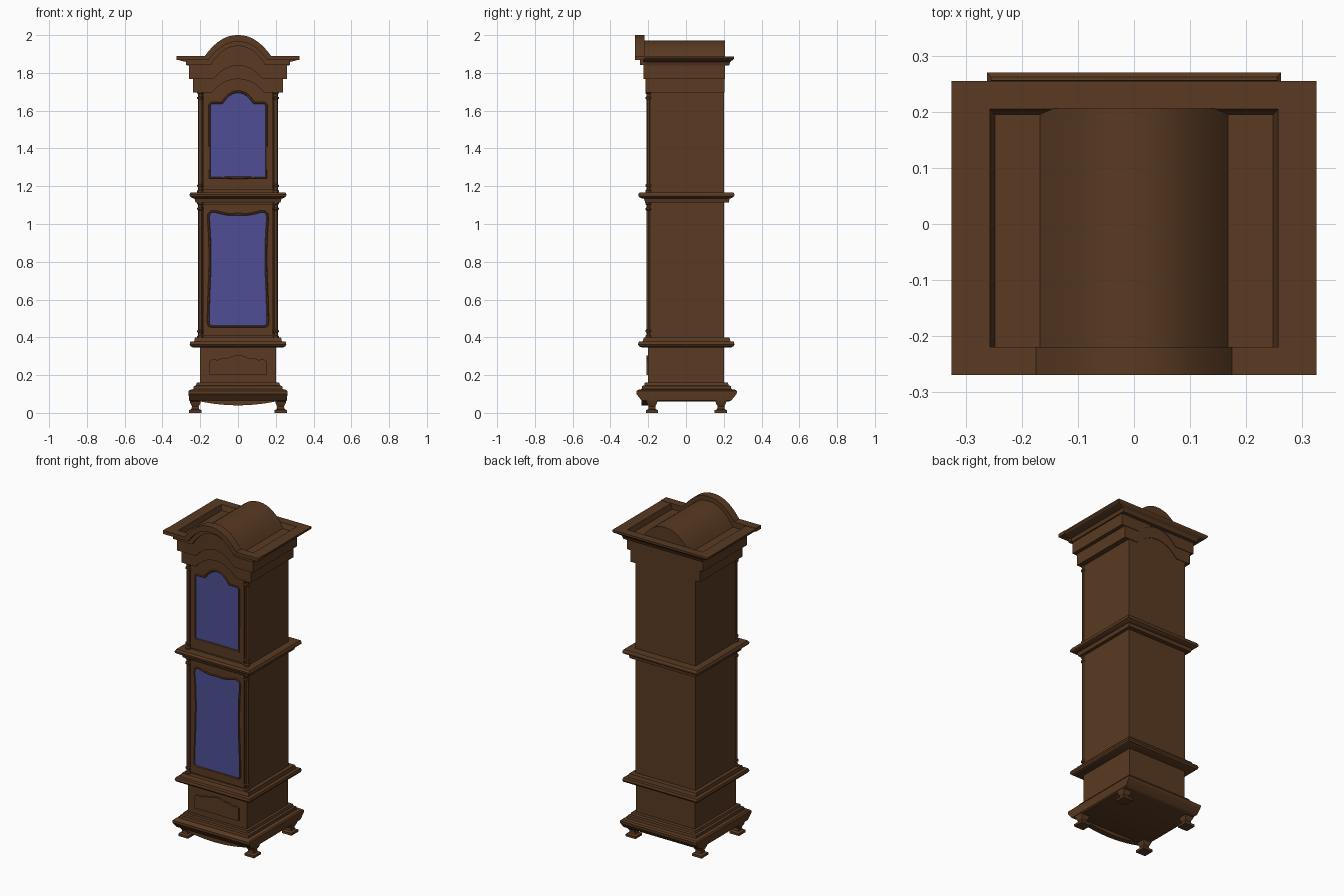
import bpy, bmesh, math

if "Cube" in bpy.data.objects:
    bpy.data.objects.remove(bpy.data.objects["Cube"])


def material(name, rgb):
    m = bpy.data.materials.new(name)
    m.diffuse_color = (*rgb, 1)
    m.use_nodes = True
    m.node_tree.nodes["Principled BSDF"].inputs["Base Color"].default_value = m.diffuse_color
    return m


WOOD = material("dark_wood", (0.1, 0.042, 0.016))
GLASS = material("blue_glass", (0.078, 0.076, 0.3))


def add(name, mesh, mat=WOOD):
    mesh.materials.clear()
    mesh.materials.append(mat)
    ob = bpy.data.objects.new(name, mesh)
    bpy.context.collection.objects.link(ob)
    return ob


def loft(name, rings):
    """Stack of rectangles (x0, x1, y0, y1, z), capped at both ends."""
    bm = bmesh.new()
    loops = [[bm.verts.new(p) for p in ((a, c, z), (b, c, z), (b, d, z), (a, d, z))]
             for a, b, c, d, z in rings]
    for lo, hi in zip(loops, loops[1:]):
        for i in range(4):
            j = (i + 1) % 4
            bm.faces.new((lo[i], lo[j], hi[j], hi[i]))
    bm.faces.new(loops[0][::-1])
    bm.faces.new(loops[-1])
    mesh = bpy.data.meshes.new(name)
    bm.to_mesh(mesh)
    bm.free()
    return add(name, mesh)


def centred(name, rings):
    return loft(name, [(-h, h, a, b, z) for h, a, b, z in rings])


def from_curve(name, outlines, y0, y1, tube=0.0, mat=WOOD):
    """Extrude x-z outlines (later ones are holes), or run a tube along them."""
    cu = bpy.data.curves.new(name, 'CURVE')
    cu.dimensions = '3D' if tube else '2D'
    if tube:
        cu.bevel_depth, cu.bevel_resolution = tube, 1
    else:
        cu.fill_mode, cu.extrude = 'BOTH', (y1 - y0) / 2
    for pts in outlines:
        sp = cu.splines.new('POLY')
        sp.points.add(len(pts) - 1)
        sp.use_cyclic_u = True
        for p, (x, z) in zip(sp.points, pts):
            p.co = (x, z, 0, 1)
    tmp = bpy.data.objects.new("tmp", cu)
    bpy.context.collection.objects.link(tmp)
    dg = bpy.context.evaluated_depsgraph_get()
    mesh = bpy.data.meshes.new_from_object(tmp.evaluated_get(dg))
    bpy.data.objects.remove(tmp)
    for v in mesh.vertices:
        x, z, d = v.co
        v.co = (x, (y0 + y1) / 2 - d, z)
    bm = bmesh.new()
    bm.from_mesh(mesh)
    bmesh.ops.remove_doubles(bm, verts=bm.verts, dist=1e-5)
    bmesh.ops.recalc_face_normals(bm, faces=bm.faces)
    bm.to_mesh(mesh)
    bm.free()
    mesh.name = name
    return add(name, mesh, mat)


def mirror(half):
    """Half outline, bottom centre to top centre, completed on the left."""
    return half + [(-x, z) for x, z in reversed(half) if x > 1e-6]


def arch(hw, z, rise, n=12):
    """Half arch from its crown at x = 0 down to its foot at x = hw."""
    return [(hw * i / n, z + rise * (1 - (i / n) ** 2.2)) for i in range(n + 1)]


def band(hx, low, high):
    """Closed outline between a lower and an upper arch, hx wide each way."""
    return mirror(low + [(hx, low[-1][1]), (hx, high[-1][1])] + high[::-1])


def lathe(name, profile, x, y, n=12):
    bm = bmesh.new()
    rings = [[bm.verts.new((x + r * math.cos(2 * math.pi * i / n),
                            y + r * math.sin(2 * math.pi * i / n), z))
              for i in range(n)] for r, z in profile]
    for lo, hi in zip(rings, rings[1:]):
        for i in range(n):
            j = (i + 1) % n
            bm.faces.new((lo[i], lo[j], hi[j], hi[i]))
    bm.faces.new(rings[0][::-1])
    bm.faces.new(rings[-1])
    mesh = bpy.data.meshes.new(name)
    bm.to_mesh(mesh)
    bm.free()
    return add(name, mesh)


# Feet: flat pad, narrow neck, flared top
for sx in (-1, 1):
    for cy in (-0.18, 0.185):
        cx = sx * 0.226
        loft("foot", [(cx - h, cx + h, cy - h, cy + h, z) for h, z in
                      ((0.033, 0), (0.033, 0.014), (0.02, 0.02), (0.018, 0.035),
                       (0.026, 0.05), (0.03, 0.065))])

# Base moulding with a bowed apron
centred("base", [(0.25, -0.215, 0.225, 0.06), (0.258, -0.235, 0.24, 0.066),
                 (0.262, -0.263, 0.268, 0.1), (0.262, -0.263, 0.27, 0.115),
                 (0.255, -0.255, 0.262, 0.122), (0.236, -0.235, 0.24, 0.126),
                 (0.234, -0.232, 0.237, 0.142), (0.222, -0.22, 0.225, 0.146),
                 (0.218, -0.218, 0.222, 0.16)])
bow = [(0.24 * i / 10, 0.04 + 0.03 * (i / 10) ** 2) for i in range(11)]
from_curve("apron", [mirror(bow + [(0, 0.07)])], -0.235, -0.2)

# Plinth box and its raised panel with a wavy top
centred("plinth", [(0.2, -0.2, 0.2, 0.15), (0.2, -0.2, 0.2, 0.36)])
wave = [(0, 0.2), (0.15, 0.2), (0.15, 0.275), (0.135, 0.285), (0.11, 0.28),
        (0.085, 0.29), (0.05, 0.292), (0.025, 0.302), (0, 0.305)]
from_curve("plinth_panel", [mirror(wave)], -0.21, -0.195)

# Case bodies
centred("trunk", [(0.205, -0.195, 0.2, 0.36), (0.205, -0.195, 0.2, 1.13)])
centred("hood", [(0.205, -0.195, 0.2, 1.13), (0.205, -0.195, 0.2, 1.845)])

# Waist mouldings
centred("lower_moulding", [(0.235, -0.23, 0.235, 0.345), (0.25, -0.247, 0.252, 0.352),
                           (0.256, -0.254, 0.257, 0.362), (0.252, -0.25, 0.253, 0.377),
                           (0.232, -0.23, 0.235, 0.379), (0.228, -0.222, 0.23, 0.4)])
centred("upper_moulding", [(0.225, -0.216, 0.228, 1.113), (0.23, -0.222, 0.23, 1.134),
                           (0.242, -0.238, 0.242, 1.137), (0.255, -0.252, 0.255, 1.146),
                           (0.256, -0.253, 0.256, 1.157), (0.25, -0.245, 0.25, 1.168)])


# Doors: frame with opening, bead around it, and glass
def door(name, frame, opening, y):
    from_curve(name + "_frame", [frame, opening], y, -0.19)
    from_curve(name + "_bead", [opening], y, y, tube=0.006)
    from_curve(name + "_glass", [opening], y + 0.002, -0.192, mat=GLASS)


def rect(hx, z0, z1):
    return [(-hx, z0), (hx, z0), (hx, z1), (-hx, z1)]


upper_glass = mirror([(0, 1.245), (0.15, 1.245), (0.15, 1.63), (0.142, 1.64)]
                     + arch(0.085, 1.64, 0.06)[::-1])
lower_glass = mirror([(0, 0.457), (0.14, 0.457), (0.154, 0.464), (0.158, 0.48),
                      (0.155, 0.6), (0.149, 0.75), (0.148, 0.85), (0.151, 0.95),
                      (0.157, 1.03), (0.154, 1.055), (0.142, 1.066), (0.12, 1.067),
                      (0.085, 1.057), (0.045, 1.05), (0, 1.052)])
door("hood_door", rect(0.183, 1.18, 1.8), upper_glass, -0.204)
door("trunk_door", rect(0.183, 0.41, 1.105), lower_glass, -0.204)

# Corner columns with ringed ends
for sx in (-1, 1):
    for z0, z1 in ((0.395, 1.118), (1.165, 1.705)):
        end = [(0.016, 0), (0.016, 0.012), (0.011, 0.018), (0.011, 0.03),
               (0.016, 0.034), (0.016, 0.042), (0.011, 0.046)]
        lathe("column", [(r, z0 + h) for r, h in end]
              + [(r, z1 - h) for r, h in reversed(end)], sx * 0.2, -0.199)

# Arched friezes running front to back; the upper one carries the barrel roof
from_curve("lower_frieze", [band(0.237, arch(0.14, 1.695, 0.072), [(0, 1.845)])],
           -0.214, 0.203)
from_curve("upper_frieze_and_roof",
           [band(0.26, arch(0.13, 1.768, 0.07), arch(0.172, 1.85, 0.122))],
           -0.226, 0.206)

# Cornice with a sunken tray on top
centred("cornice", [(0.268, -0.225, 0.228, 1.838), (0.275, -0.225, 0.234, 1.858),
                    (0.3, -0.225, 0.24, 1.864), (0.318, -0.225, 0.25, 1.87),
                    (0.325, -0.225, 0.255, 1.878), (0.325, -0.225, 0.255, 1.888),
                    (0.257, -0.22, 0.205, 1.888), (0.248, -0.22, 0.195, 1.856)])

# Front crest sweeping over the arch, in two steps
from_curve("crest", [band(0.325, arch(0.155, 1.869, 0.096), arch(0.175, 1.89, 0.11))],
           -0.269, -0.219)
from_curve("crest_bed", [band(0.275, arch(0.145, 1.842, 0.1), arch(0.165, 1.872, 0.105))],
           -0.243, -0.219)

# Smooth the curved parts, keep edges crisp
bpy.ops.object.select_all(action='SELECT')
bpy.context.view_layer.objects.active = bpy.context.selected_objects[0]
bpy.ops.object.shade_smooth_by_angle(angle=math.radians(30))
